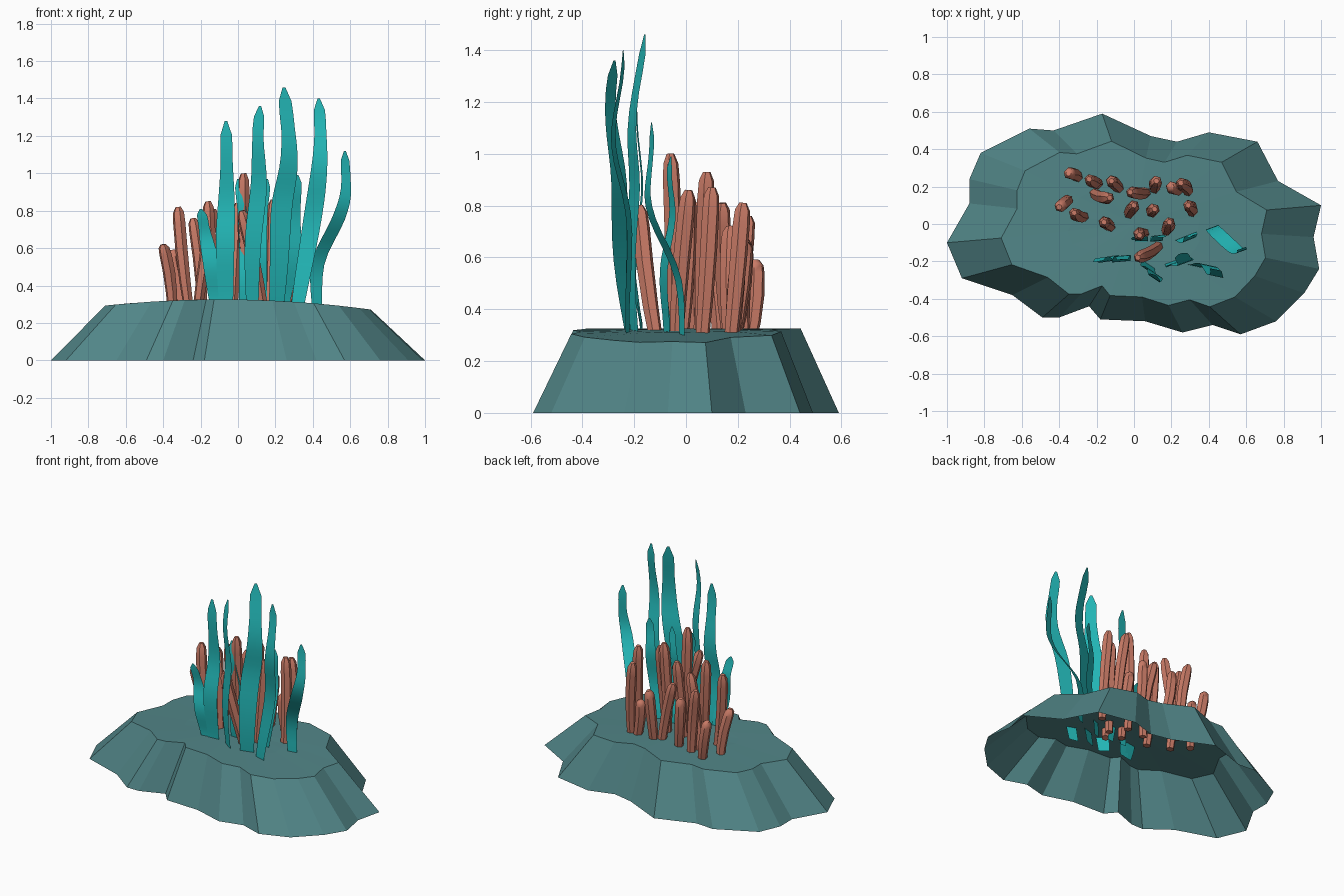
import bpy
import math
from mathutils import Vector

default_cube = bpy.data.objects.get("Cube")
if default_cube:
    bpy.data.objects.remove(default_cube, do_unlink=True)


def make_material(name, colour):
    material = bpy.data.materials.new(name)
    material.use_nodes = True
    rgba = (*colour, 1)
    material.diffuse_color = rgba
    shader = material.node_tree.nodes["Principled BSDF"]
    shader.inputs["Base Color"].default_value = rgba
    shader.inputs["Roughness"].default_value = 0.8
    return material


def make_object(name, vertices, faces, material, smooth):
    mesh = bpy.data.meshes.new(name)
    mesh.from_pydata(vertices, [], faces)
    mesh.materials.append(material)
    mesh.update()
    part = bpy.data.objects.new(name, mesh)
    bpy.context.collection.objects.link(part)
    if smooth:
        bpy.ops.object.select_all(action="DESELECT")
        bpy.context.view_layer.objects.active = part
        part.select_set(True)
        bpy.ops.object.shade_smooth_by_angle(angle=math.radians(50))
    return part


def bridge(lower, upper, count):
    """Quads joining two closed rings that start at the given indices."""
    return [(lower + i, lower + (i + 1) % count,
             upper + (i + 1) % count, upper + i) for i in range(count)]


def spline_point(points, t):
    """Smooth point on a path through all control points, t from 0 to 1."""
    points = [Vector(p) for p in points]
    last = len(points) - 1
    index = min(int(t * last), last - 1)
    u = t * last - index
    b, c = points[index], points[index + 1]
    a = points[index - 1] if index > 0 else b * 2 - c
    d = points[index + 2] if index + 2 <= last else c * 2 - b
    return (b * 2 + (c - a) * u + (a * 2 - b * 5 + c * 4 - d) * u ** 2
            + (b * 3 - a - c * 3 + d) * u ** 3) / 2


rock_grey = make_material("rock blue grey", (0.084, 0.238, 0.246))
coral_pink = make_material("coral terracotta", (0.58, 0.195, 0.133))
weed_teal = make_material("weed teal", (0.017, 0.485, 0.485))

# Rock: ragged skirt, open underneath, with a gently domed top
outline = [
    (1, .1), (.77, .23), (.66, .44), (.4, .49), (.23, .44), (.09, .47),
    (-.17, .59), (-.43, .5), (-.56, .51), (-.82, .38), (-.88, .24),
    (-.88, .11), (-1, -.1), (-.92, -.29), (-.65, -.38), (-.49, -.5),
    (-.4, -.5), (-.24, -.44), (-.18, -.51), (.06, -.52), (.26, -.58),
    (.42, -.54), (.57, -.59), (.76, -.52), (.91, -.37), (.99, -.24),
    (.96, -.07),
]


def top_height(x):
    return 0.325 - 0.085 * x * x - 0.015 * x


def build_rock():
    count = len(outline)
    vertices = [(x, y, 0) for x, y in outline]
    for scale in (1, 0.5):
        for x, y in outline:
            rim_x = x * 0.71 * scale
            vertices.append((rim_x, y * 0.75 * scale, top_height(rim_x)))
    vertices.append((0, 0, top_height(0)))
    faces = bridge(0, count, count) + bridge(count, 2 * count, count)
    centre = 3 * count
    faces += [(2 * count + i, 2 * count + (i + 1) % count, centre)
              for i in range(count)]
    make_object("rock_base", vertices, faces, rock_grey, False)


# Coral: tapered six-sided fingers, leaning from base to tip
def build_coral(index, base, tip):
    sides = 6
    start = Vector((*base, 0.25))
    end = Vector(tip)
    axis = end - start
    side = axis.orthogonal().normalized()
    other = axis.normalized().cross(side)
    bend = Vector((math.sin(index * 2), math.cos(index * 3), 0)) * 0.012
    profile = ((0, 0.026), (0.3, 0.031), (0.6, 0.034), (0.85, 0.034),
               (0.95, 0.03), (1, 0.015))
    vertices, faces = [], []
    for ring, (t, radius) in enumerate(profile):
        centre = start + axis * t + bend * math.sin(math.pi * t)
        for i in range(sides):
            angle = math.tau * i / sides
            vertices.append(centre + radius * (
                side * math.cos(angle) + other * math.sin(angle)))
        if ring:
            faces += bridge((ring - 1) * sides, ring * sides, sides)
    total = len(vertices)
    faces.append(tuple(range(total - sides, total)))
    faces.append(tuple(reversed(range(sides))))
    make_object(f"coral_finger_{index}", vertices, faces, coral_pink, True)


corals = [
    ((-.29, .24), (-.35, .27, .59)), ((-.19, .22), (-.24, .24, .76)),
    ((-.07, .18), (-.12, .23, .67)), ((-.22, .17), (-.13, .14, .81)),
    ((-.35, .13), (-.4, .09, .62)), ((-.26, .04), (-.32, .06, .82)),
    ((-.12, -.02), (-.16, .01, .85)), ((.07, .17), (-.02, .17, .72)),
    ((.11, .18), (.12, .23, .66)), ((.25, .18), (.2, .2, .56)),
    ((.29, .17), (.25, .22, .81)), ((-.03, .05), (.0, .1, .84)),
    ((.1, .06), (.11, .08, .93)), ((.31, .06), (.29, .1, .87)),
    ((.17, -.04), (.19, .01, .86)), ((.06, -.05), (.03, -.06, 1)),
    ((.14, -.11), (.02, -.18, .8)),
]


# Seaweed: thin wavy blades swept along a path, narrowing to a round tip
def build_blade(index, width, degrees, path):
    steps = 16
    angle = math.radians(degrees)
    across = Vector((math.cos(angle), math.sin(angle), 0))
    normal = Vector((-across.y, across.x, 0))
    vertices, faces = [], []
    for step in range(steps + 1):
        t = step / steps
        taper = 0.65 + 0.35 * math.sin(math.pi * min(1, t * 1.25))
        tip = math.sqrt(max(0.04, 1 - max(0, (t - 0.9) / 0.1) ** 2))
        wave = normal * 0.012 * math.sin(t * 11 + index)
        centre = spline_point(path, t) + wave
        reach = across * width * taper * tip / 2
        vertices += [centre - reach, centre + reach]
        if step:
            k = 2 * step
            faces.append((k - 2, k - 1, k + 1, k))
    make_object(f"weed_blade_{index}", vertices, faces, weed_teal, True)


blades = [
    (.09, 8, [(-.1, -.18, .22), (-.15, -.19, .55), (-.2, -.19, .81)]),
    (.1, 5, [(-.06, -.18, .22), (-.07, -.19, .6), (-.06, -.18, .9),
             (-.065, -.18, 1.28)]),
    (.11, -34, [(.07, -.21, .22), (.09, -.25, .7), (.11, -.28, 1.05),
                (.115, -.28, 1.36)]),
    (.12, 20, [(.2, -.19, .22), (.23, -.21, .75), (.27, -.2, 1.07),
               (.25, -.17, 1.46)]),
    (.1, -12, [(.31, -.21, .22), (.39, -.23, .72), (.44, -.27, 1.07),
               (.43, -.25, 1.4)]),
    (.08, 20, [(.42, 0, .22), (.43, -.04, .51), (.53, -.12, .75),
               (.58, -.15, .92), (.57, -.13, 1.12)]),
    (.07, 5, [(.13, -.07, .22), (.12, -.08, .6), (.155, -.06, .97)]),
    (.08, 22, [(.24, -.09, .22), (.3, -.07, .65), (.315, -.05, .99)]),
    (.07, 0, [(.03, -.08, .22), (.04, -.08, .6), (0, -.07, .97)]),
]

build_rock()
for number, (base, tip) in enumerate(corals):
    build_coral(number, base, tip)
for number, (width, degrees, path) in enumerate(blades):
    build_blade(number, width, degrees, path)
